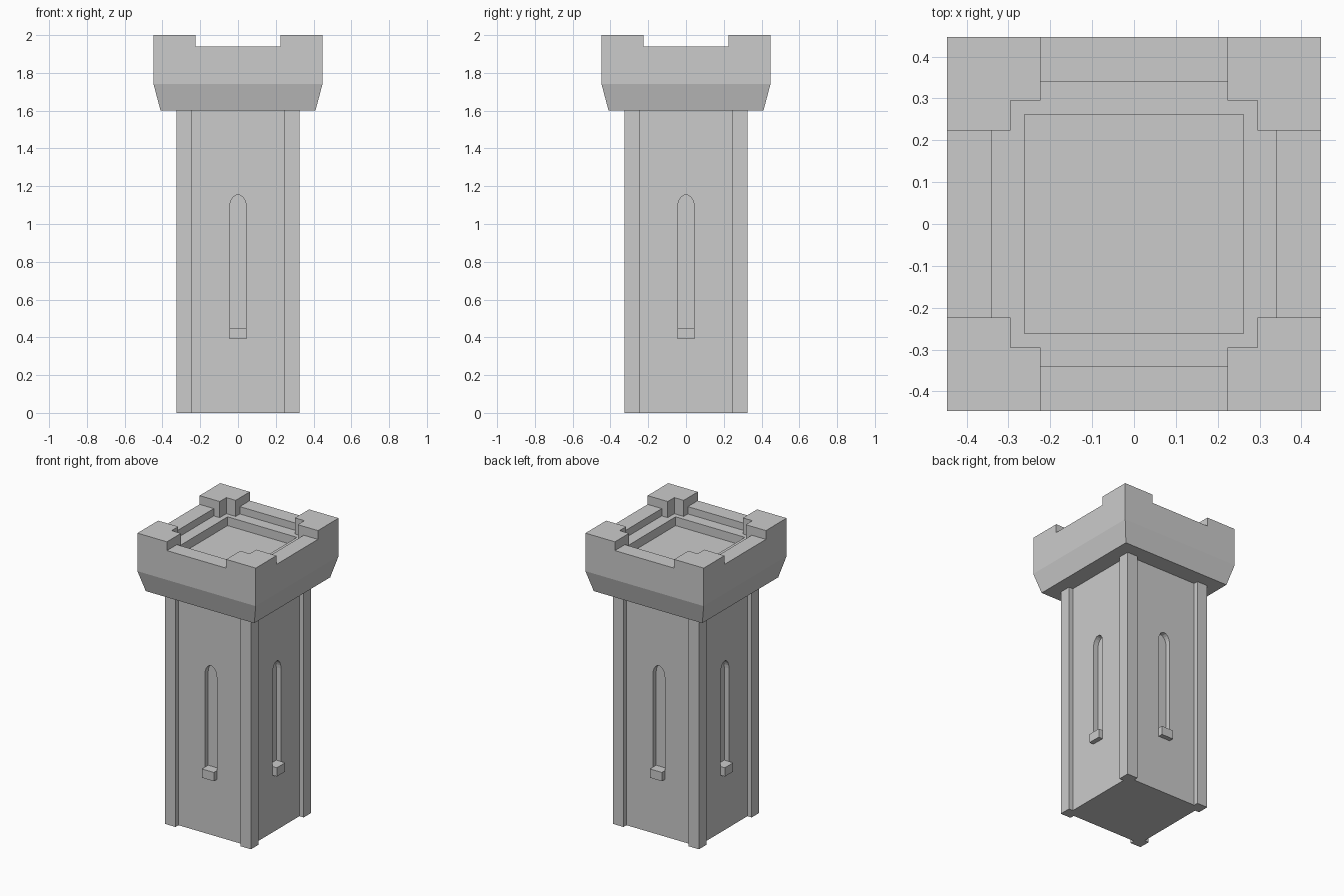
import bpy, bmesh, math
from mathutils import Matrix

if "Cube" in bpy.data.objects:
    bpy.data.objects.remove(bpy.data.objects["Cube"])


def finish(name, bm):
    bmesh.ops.recalc_face_normals(bm, faces=bm.faces)
    me = bpy.data.meshes.new(name)
    bm.to_mesh(me)
    bm.free()
    ob = bpy.data.objects.new(name, me)
    bpy.context.collection.objects.link(ob)
    return ob


def loft(name, rings, turn=0.0):
    """Skin between point rings and cap both ends."""
    bm = bmesh.new()
    vs = [[bm.verts.new(p) for p in r] for r in rings]
    n = len(vs[0])
    for a, b in zip(vs, vs[1:]):
        for i in range(n):
            j = (i + 1) % n
            bm.faces.new((a[i], a[j], b[j], b[i]))
    bm.faces.new(vs[0])
    bm.faces.new(vs[-1])
    bm.transform(Matrix.Rotation(turn, 4, 'Z'))
    return finish(name, bm)


def rect(hx, hy, z, cx=0, cy=0):
    return [(cx + sx * hx, cy + sy * hy, z) for sx, sy in ((-1, -1), (1, -1), (1, 1), (-1, 1))]


def box(name, hx, hy, z0, z1, cy=0, turn=0.0):
    return loft(name, [rect(hx, hy, z0, 0, cy), rect(hx, hy, z1, 0, cy)], turn)


def cut(target, cutter):
    m = target.modifiers.new("cut", 'BOOLEAN')
    m.operation, m.solver, m.object = 'DIFFERENCE', 'EXACT', cutter
    cutter.hide_render = True
    cutter.hide_viewport = True
    cutter.display_type = 'WIRE'


# Shaft: square plan with raised corner pilasters
P, Q, W = 0.325, 0.245, 0.293
quarter = [(-P, -P), (-Q, -P), (-Q, -W), (Q, -W), (Q, -P)]
plan = []
for k in range(4):
    c, s = round(math.cos(k * math.pi / 2)), round(math.sin(k * math.pi / 2))
    plan += [(c * x - s * y, s * x + c * y) for x, y in quarter]
shaft = loft("shaft", [[(x, y, z) for x, y in plan] for z in (0, 1.62)])

# Arched slit windows with sills on all four sides
arch = [(-0.045, 0.42), (0.045, 0.42)]
arch += [(0.045 * math.cos(math.pi * i / 10), 1.085 + 0.07 * math.sin(math.pi * i / 10)) for i in range(11)]
for k in range(4):
    turn = k * math.pi / 2
    slit = loft("window_cutter", [[(x, y, z) for x, z in arch] for y in (-0.4, -W + 0.035)], turn)
    cut(shaft, slit)
    box("window_sill", 0.045, 0.04, 0.39, 0.45, -0.285, turn)

# Flared crown with crenels, walkway and sunken roof
crown = loft("crown", [rect(h, h, z) for h, z in ((0.41, 1.6), (0.447, 1.74), (0.447, 2.0))])
G = 0.224
for hx, hy, z in ((0.6, G, 1.94), (G, 0.6, 1.94),
                  (0.34, G, 1.89), (G, 0.34, 1.89),
                  (0.295, 0.295, 1.89), (0.262, 0.262, 1.83)):
    cut(crown, box("crown_cutter", hx, hy, z, 2.2))
